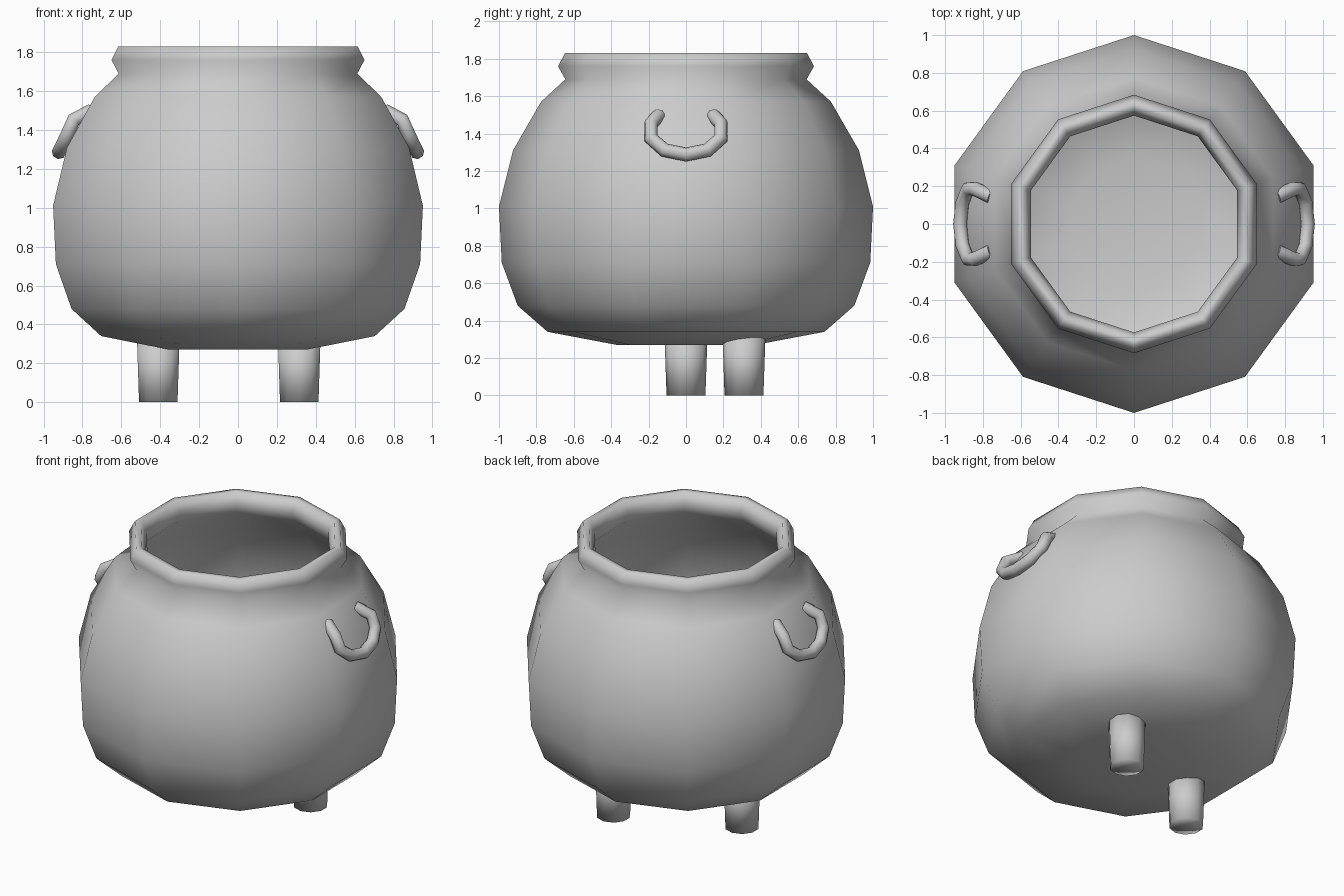
import bpy, bmesh
from math import cos, sin, pi

if "Cube" in bpy.data.objects:
    bpy.data.objects.remove(bpy.data.objects["Cube"])


def lathe(name, profile, sides, start, center=(0, 0)):
    """Revolve (radius, z) points; radius 0 closes to a single pole."""
    bm = bmesh.new()
    rings = []
    for r, z in profile:
        n = 1 if r == 0 else sides
        rings.append([bm.verts.new((center[0] + r * cos(start + 2 * pi * i / sides),
                                    center[1] + r * sin(start + 2 * pi * i / sides), z))
                      for i in range(n)])
    for a, b in zip(rings, rings[1:]):
        for i in range(sides):
            j = (i + 1) % sides
            quad = [a[i % len(a)], a[j % len(a)], b[j % len(b)], b[i % len(b)]]
            bm.faces.new(list(dict.fromkeys(quad)))
    bmesh.ops.recalc_face_normals(bm, faces=bm.faces)
    for f in bm.faces:
        f.smooth = True
    mesh = bpy.data.meshes.new(name)
    bm.to_mesh(mesh)
    bm.free()
    obj = bpy.data.objects.new(name, mesh)
    bpy.context.collection.objects.link(obj)
    return obj


# Pot: outer wall, rolled rim, then inner wall down to the floor
outer = [(0, .27), (.37, .27), (.74, .34), (.90, .48), (.985, .71), (1.0, 1.01),
         (.925, 1.31), (.775, 1.57), (.645, 1.69)]
rim = [(.684, 1.76), (.647, 1.83), (.61, 1.83), (.574, 1.76), (.60, 1.69)]
inner = [(.72, 1.55), (.865, 1.29), (.935, 1.01), (.92, .73), (.84, .53),
         (.70, .40), (.36, .33), (0, .33)]
lathe("pot_body", outer + rim + inner, 10, pi / 2)

# Two stubby tapered legs
for name, pos in (("left_leg", (-.41, 0)), ("back_right_leg", (.315, .31))):
    lathe(name, [(0, 0), (.104, 0), (.115, .32), (0, .32)], 10, pi / 2, pos)

# Tube handles, one on each side
half = [(.755, .145, 1.497), (.845, .187, 1.452), (.877, .187, 1.375), (.907, .115, 1.312)]
path = half + [(.92, 0, 1.288)] + [(x, -y, z) for x, y, z in reversed(half)]
for name, s in (("right_handle", 1), ("left_handle", -1)):
    curve = bpy.data.curves.new(name, 'CURVE')
    curve.dimensions = '3D'
    curve.bevel_depth = .038
    curve.bevel_resolution = 2
    curve.use_fill_caps = True
    spline = curve.splines.new('POLY')
    spline.points.add(len(path) - 1)
    for p, (x, y, z) in zip(spline.points, path):
        p.co = (s * x, y, z, 1)
    spline.use_smooth = True
    bpy.context.collection.objects.link(bpy.data.objects.new(name, curve))
